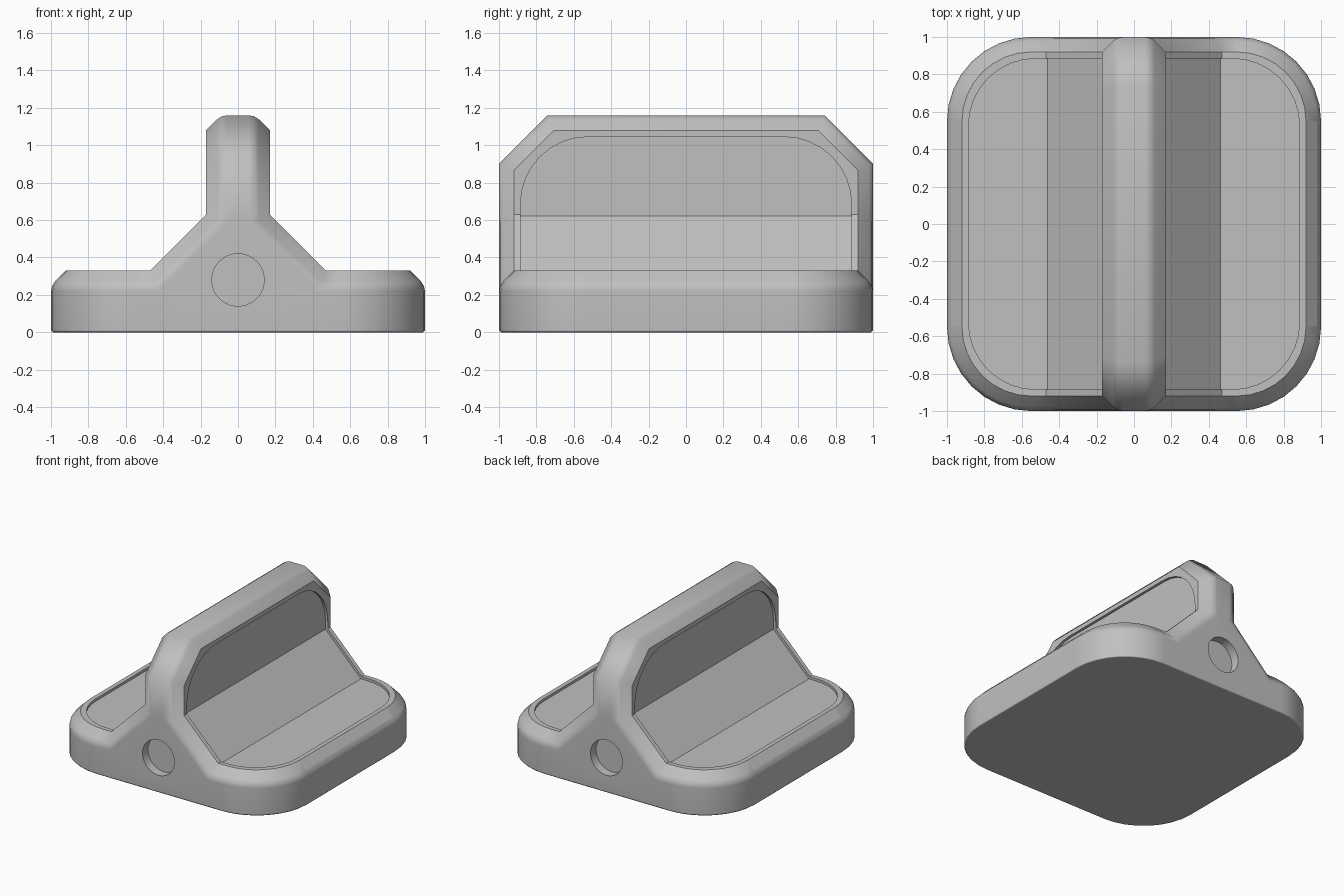
import bpy, bmesh, math
from mathutils import Vector

cube = bpy.data.objects.get("Cube")
if cube:
    bpy.data.objects.remove(cube, do_unlink=True)

CHAMFER, FILLET = 0.08, 0.03
RECESS, RIM = 0.02, 0.885


def prism(outline, axis, lo, hi):
    """Extrude a closed 2D outline along one axis."""
    bm = bmesh.new()

    def place(p, t):
        co = list(p)
        co.insert(axis, t)
        return bm.verts.new(co)

    a = [place(p, lo) for p in outline]
    b = [place(p, hi) for p in outline]
    bm.faces.new(a)
    bm.faces.new(b)
    for i in range(len(a)):
        j = (i + 1) % len(a)
        bm.faces.new((a[i], a[j], b[j], b[i]))
    bmesh.ops.recalc_face_normals(bm, faces=bm.faces)
    return bm


def ring(bm, axis, value):
    """Edges lying in the plane where one coordinate equals value."""
    return [e for e in bm.edges
            if all(abs(v.co[axis] - value) < 1e-4 for v in e.verts)]


def bevel(bm, edges, width, segments=1):
    bmesh.ops.bevel(bm, geom=edges, offset=width, offset_type='OFFSET',
                    segments=segments, profile=0.5, affect='EDGES')


def make(name, bm):
    bmesh.ops.recalc_face_normals(bm, faces=bm.faces)
    mesh = bpy.data.meshes.new(name)
    bm.to_mesh(mesh)
    bm.free()
    obj = bpy.data.objects.new(name, mesh)
    bpy.context.collection.objects.link(obj)
    return obj


def combine(target, tool, operation):
    tool.hide_render = True
    mod = target.modifiers.new(operation.title(), 'BOOLEAN')
    mod.operation, mod.object, mod.solver = operation, tool, 'EXACT'
    bpy.context.view_layer.objects.active = target
    bpy.ops.object.modifier_apply(modifier=mod.name)
    bpy.data.objects.remove(tool, do_unlink=True)


# Rounded square base with a chamfered, softened top edge
radius, steps = 0.45, 8
outline = []
for quarter, (sx, sy) in enumerate(((1, 1), (-1, 1), (-1, -1), (1, -1))):
    for i in range(steps + 1):
        a = (quarter + i / steps) * math.pi / 2
        outline.append((sx * (1 - radius) + radius * math.cos(a),
                        sy * (1 - radius) + radius * math.sin(a)))
bm = prism(outline, 2, 0, 0.33)
bevel(bm, ring(bm, 2, 0.33), CHAMFER)
bevel(bm, ring(bm, 2, 0.33 - CHAMFER), FILLET, 2)
bevel(bm, ring(bm, 2, 0), 0.01)
body = make("pedestal_body", bm)

# Sloped ridge across the base
bm = prism([(-0.7, 0.1), (0.7, 0.1), (0.08, 0.72), (-0.08, 0.72)], 1, -1, 1)
bevel(bm, ring(bm, 1, -1) + ring(bm, 1, 1), CHAMFER)
bevel(bm, ring(bm, 1, -1) + ring(bm, 1, 1), FILLET, 2)
combine(body, make("ridge", bm), 'UNION')

# Upright wall with clipped upper corners
bm = prism([(-1, 0.12), (1, 0.12), (1, 0.9), (0.74, 1.16), (-0.74, 1.16), (-1, 0.9)],
           0, -0.17, 0.17)
bevel(bm, ring(bm, 0, -0.17) + ring(bm, 0, 0.17), CHAMFER)
for side in (-1, 1):
    bevel(bm, ring(bm, 0, side * (0.17 - CHAMFER)), FILLET, 2)
combine(body, make("wall", bm), 'UNION')

# Shallow rounded recess running over floor, slope and wall on each side
k = RECESS * (math.sqrt(2) - 1)
profile = [(0.17 - RECESS, 1.045), (0.17 - RECESS, 0.63 - k), (0.47 - k, 0.33 - RECESS),
           (RIM, 0.33 - RECESS), (RIM, 0.7), (0.6, 1.045)]
for side in (-1, 1):
    bm = prism([(side * x, z) for x, z in profile], 1, -RIM, RIM)
    rounded = []
    for e in ring(bm, 1, -RIM) + ring(bm, 1, RIM):
        mid = (e.verts[0].co + e.verts[1].co) / 2
        if abs(mid.x) + mid.z > 1.3:
            rounded.append(e)
    bevel(bm, rounded, 0.36, 8)
    combine(body, make("recess_cutter", bm), 'DIFFERENCE')

# Blind round hole in each end
circle = [(0.14 * math.cos(i * math.tau / 40), 0.28 + 0.14 * math.sin(i * math.tau / 40))
          for i in range(40)]
for side in (-1, 1):
    bm = prism(circle, 1, side * 0.93, side * 1.1)
    combine(body, make("hole_cutter", bm), 'DIFFERENCE')


# Smooth the rounded outer skin, keep panel borders crisp
def is_panel(face):
    n, c = face.normal, face.calc_center_median()
    floor = n.z > 0.99 and c.z < 0.5
    wall = abs(n.x) > 0.99 and c.z > 0.4 and abs(c.x) < 0.2
    slope = n.z > 0.6 and abs(n.x) > 0.6 and abs(n.y) < 0.01 and 0.3 < c.z < 0.7
    return floor or wall or slope


bm = bmesh.new()
bm.from_mesh(body.data)
bmesh.ops.remove_doubles(bm, verts=bm.verts, dist=1e-5)
bm.normal_update()
for f in bm.faces:
    f.smooth = True
for e in bm.edges:
    e.smooth = (len(e.link_faces) == 2
                and e.calc_face_angle(0) < math.radians(50)
                and not any(is_panel(f) for f in e.link_faces))
bm.to_mesh(body.data)
bm.free()
weighted = body.modifiers.new("Weighted normals", 'WEIGHTED_NORMAL')
weighted.keep_sharp = True

# Single plain grey finish
grey = bpy.data.materials.new("light grey")
grey.use_nodes = True
colour = (0.53, 0.53, 0.53, 1)
grey.diffuse_color = colour
grey.node_tree.nodes["Principled BSDF"].inputs["Base Color"].default_value = colour
body.data.materials.clear()
body.data.materials.append(grey)
for p in body.data.polygons:
    p.material_index = 0
